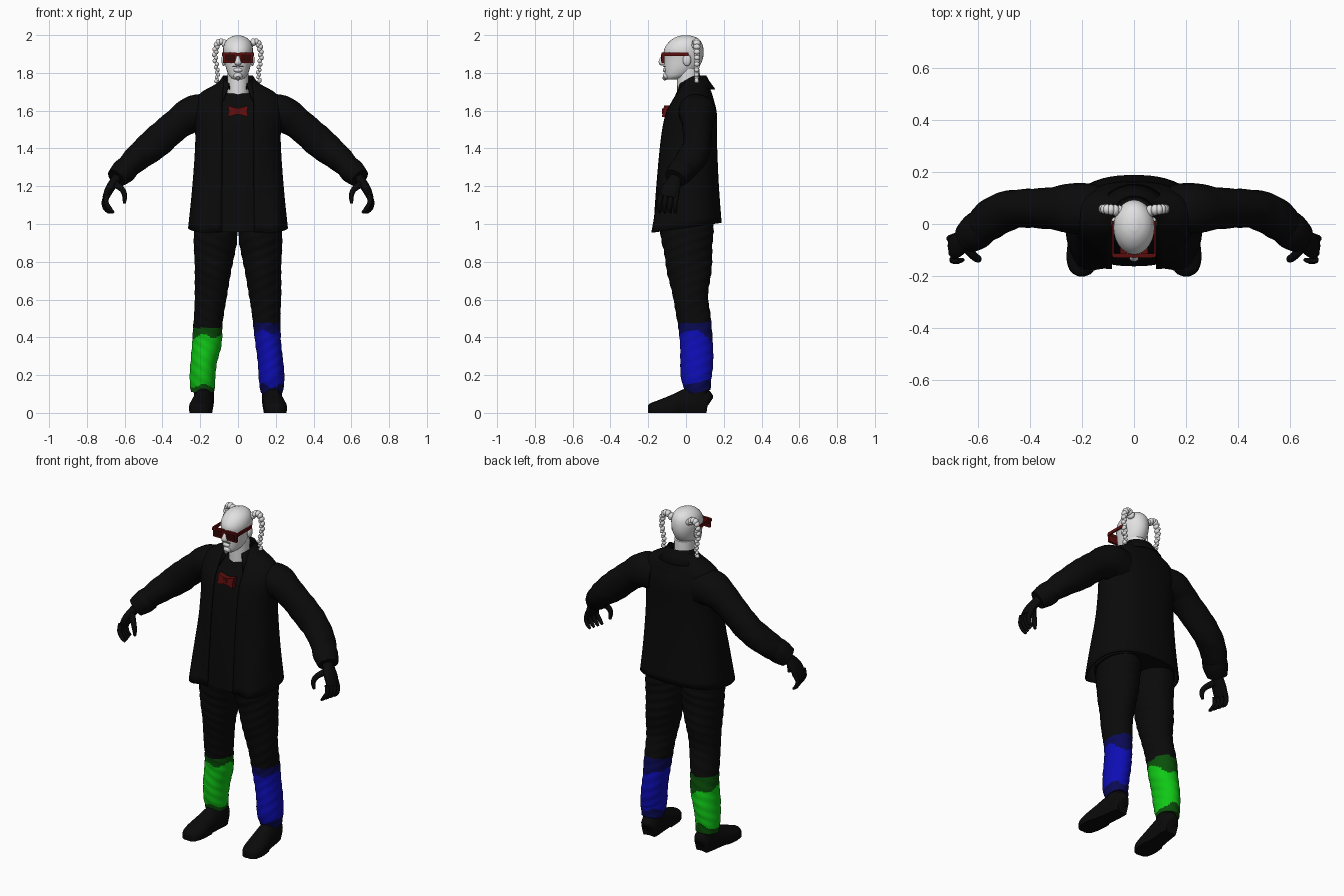
import bpy, bmesh, math
from math import sin, cos, pi
from mathutils import Vector, Matrix

if "Cube" in bpy.data.objects:
    bpy.data.objects.remove(bpy.data.objects["Cube"], do_unlink=True)


def material(name, *rgb):
    m = bpy.data.materials.new(name)
    m.use_nodes = True
    m.diffuse_color = (*rgb, 1)
    m.node_tree.nodes["Principled BSDF"].inputs["Base Color"].default_value = (*rgb, 1)
    return m


BLACK = material("black cloth", .003, .003, .003)
WHITE = material("pale skin", .75, .75, .75)
RED = material("dark red", .11, .004, .004)
LENS = material("lens red", .03, .002, .002)
GREEN = material("bright green", .005, .58, .008)
DKGREEN = material("dark green", .003, .08, .003)
BLUE = material("bright blue", .004, .004, .46)
DKBLUE = material("dark blue", .003, .003, .09)
GREY = material("grey hair", .2, .2, .2)


def finish(name, bm, *mats, angle=50):
    bmesh.ops.recalc_face_normals(bm, faces=bm.faces)
    me = bpy.data.meshes.new(name)
    bm.to_mesh(me)
    bm.free()
    ob = bpy.data.objects.new(name, me)
    bpy.context.collection.objects.link(ob)
    for m in mats:
        me.materials.append(m)
    bpy.ops.object.select_all(action="DESELECT")
    ob.select_set(True)
    bpy.context.view_layer.objects.active = ob
    bpy.ops.object.shade_smooth_by_angle(angle=math.radians(angle))
    return ob


def smooth(pts, steps):
    """Catmull-Rom through tuples of any length."""
    p = [pts[0], *pts, pts[-1]]
    out = []
    for i in range(1, len(p) - 2):
        for k in range(steps):
            t = k / steps
            out.append([b + .5 * t * (c - a + t * (2*a - 5*b + 4*c - d + t * (3*(b - c) + d - a)))
                        for a, b, c, d in zip(*p[i - 1:i + 3])])
    return out + [list(pts[-1])]


def loft(bm, rings, closed=True, caps=True):
    vs = [[bm.verts.new(p) for p in r] for r in rings]
    n = len(vs[0])
    for a, b in zip(vs, vs[1:]):
        for i in range(n if closed else n - 1):
            j = (i + 1) % n
            bm.faces.new((a[i], a[j], b[j], b[i]))
    if caps:
        bm.faces.new(vs[0])
        bm.faces.new(vs[-1])


def tube(bm, pts, side=1, steps=5, seg=20, ref=(0, 1, 0), wrinkle=0):
    """Points are x, y, z, radius along ref, radius across."""
    pts = smooth(pts, steps)
    rings = []
    for i, p in enumerate(pts):
        t = (Vector(pts[min(i + 1, len(pts) - 1)][:3]) - Vector(pts[max(i - 1, 0)][:3])).normalized()
        r = Vector(ref)
        u = (r - t * r.dot(t)).normalized()
        v = t.cross(u)
        ring = []
        for k in range(seg):
            a = 2 * pi * k / seg
            f = 1 + wrinkle * sin(3 * a + 70 * p[2]) * sin(45 * p[2] + a)
            q = Vector(p[:3]) + (u * cos(a) * p[3] + v * sin(a) * p[4]) * f
            ring.append((q.x * side, q.y, q.z))
        rings.append(ring)
    loft(bm, rings)


def ball(bm, loc, scale, seg=12):
    bmesh.ops.create_uvsphere(bm, u_segments=seg, v_segments=8, radius=1,
                              matrix=Matrix.Translation(loc) @ Matrix.Diagonal((*scale, 1)))


def box(bm, loc, size):
    bmesh.ops.create_cube(bm, size=1, matrix=Matrix.Translation(loc) @ Matrix.Diagonal((*size, 1)))


def power(v, e):
    return math.copysign(abs(v) ** e, v)


# Jacket and shirt share a body profile: z, half width, centre y, half depth
BODY = [(.98, .26, .005, .18), (1.2, .238, .005, .165), (1.45, .222, .012, .148),
        (1.58, .232, .025, .135), (1.65, .225, .035, .11), (1.695, .19, .042, .09),
        (1.735, .12, .045, .07), (1.765, .085, .05, .055)]


def body_ring(z, rx, cy, ry, gap, seg=48):
    g = math.asin(min(gap / rx, .9)) if gap else 0
    ring = []
    for k in range(seg):
        a = g + (2 * pi - 2 * g) * k / (seg - 1 if gap else seg)
        x, y = rx * power(sin(a), .85), cy - ry * power(cos(a), .85)
        hem = max(0, (1.3 - z) / .32)
        if cos(a) > 0 and gap:      # front panels swing forward at the corners
            y -= .05 * hem * math.exp(-((abs(x) - .2) / .055) ** 2)
        ring.append((x, y, z + .14 * y * min(hem, 1)))
    return ring


bm = bmesh.new()
loft(bm, [body_ring(*p, .07) for p in smooth(BODY, 4)], closed=False, caps=False)
jacket = finish("jacket", bm, BLACK)
mod = jacket.modifiers.new("cloth thickness", "SOLIDIFY")
mod.thickness, mod.offset = .008, 0

bm = bmesh.new()
shirt = [(z, rx - .02, cy, ry - .012) for z, rx, cy, ry in BODY[:5]] + [(1.69, .075, .03, .075)]
loft(bm, [body_ring(*p, 0) for p in smooth(shirt, 4)])
finish("shirt", bm, BLACK)

# Turned-down collar, longer at the front
bm = bmesh.new()
rows = []
for r, z, drop in ((.07, 1.755, .05), (.08, 1.785, .05), (.1, 1.755, .06), (.135, 1.715, .075)):
    row = []
    for k in range(25):
        a = .62 + (2 * pi - 1.24) * k / 24
        front = max(0, cos(a))
        row.append((r * sin(a), .04 - r * .85 * cos(a) - .02 * front, z - drop * front))
    rows.append(row)
loft(bm, rows, closed=False, caps=False)
collar = finish("collar", bm, BLACK)
collar.modifiers.new("cloth thickness", "SOLIDIFY").thickness = .006

# Sleeves, cuffs and hands
SLEEVE = [(.15, .055, 1.585, .1, .1), (.23, .06, 1.585, .1, .098), (.32, .06, 1.53, .08, .085),
          (.43, .06, 1.435, .074, .084), (.49, .05, 1.385, .078, .076), (.55, .02, 1.335, .08, .068),
          (.605, -.025, 1.28, .066, .058), (.63, -.045, 1.255, .055, .052)]
CUFF = [(.585, -.01, 1.298, .07, .064), (.61, -.03, 1.275, .072, .066), (.645, -.057, 1.242, .06, .054)]
PALM = [(.62, -.04, 1.265, .035, .03), (.65, -.06, 1.23, .037, .026), (.68, -.08, 1.185, .05, .024),
        (.7, -.09, 1.14, .048, .018)]
THUMB = [(.65, -.09, 1.21, .018, .02), (.615, -.125, 1.185, .016, .016),
         (.6, -.135, 1.15, .014, .014), (.602, -.13, 1.11, .008, .008)]
for side, label in ((1, "left"), (-1, "right")):
    bm = bmesh.new()
    tube(bm, SLEEVE, side, wrinkle=.035)
    finish(label + "_sleeve", bm, BLACK)
    bm = bmesh.new()
    tube(bm, CUFF, side, 3)
    finish(label + "_cuff", bm, BLACK)
    bm = bmesh.new()
    tube(bm, PALM, side, 3, 14)
    tube(bm, THUMB, side, 3, 10)
    for j in range(4):
        y, curl = -.05 - .028 * j, .008 * j
        tube(bm, [(.693, y, 1.155, .014, .016), (.71 - curl / 2, y - .006, 1.115, .013, .013),
                  (.702 - curl, y - .008, 1.08, .012, .012), (.682 - curl, y - .004, 1.06, .007, .007)],
             side, 3, 10)
    finish(label + "_hand", bm, BLACK)

# Trouser legs with coloured lower sections, split by height and direction
THIGH = [(.115, .005, 1.08, .135, .11), (.118, .005, .95, .14, .115), (.125, .012, .85, .128, .107),
         (.134, .018, .74, .115, .096), (.145, .025, .61, .093, .083)]
LEFT_SHIN = [(.152, .045, .48, .088, .074), (.16, .055, .37, .088, .067), (.172, .057, .27, .086, .068),
             (.178, .055, .18, .08, .068), (.178, .068, .11, .066, .058)]
RIGHT_SHIN = [(.158, .045, .48, .088, .078), (.165, .055, .37, .086, .077), (.18, .057, .28, .086, .071),
              (.188, .058, .19, .078, .068), (.187, .066, .115, .066, .062)]
for side, label, shin, mats, top in ((1, "left", LEFT_SHIN, (BLACK, BLUE, DKBLUE), .475),
                                     (-1, "right", RIGHT_SHIN, (BLACK, GREEN, DKGREEN), .45)):
    bm = bmesh.new()
    tube(bm, THIGH + shin, side, 12, 36, wrinkle=.03)
    for f in bm.faces:
        c = f.calc_center_median()
        back = max(0, (c.y - .05) / .09)
        ragged = .012 * sin(60 * c.x)
        if c.z < top + .015 * back:
            low = .145 + .03 * back + ragged
            f.material_index = 1 if low < c.z < top - .045 - .04 * back + ragged else 2
    finish(label + "_trouser_leg", bm, *mats)

    # Shoe with flat sole, toe turned slightly out
    bm = bmesh.new()
    tube(bm, [(.175, .122, .05, .02, .03), (.176, .11, .055, .045, .065), (.18, .06, .06, .052, .08),
              (.186, .0, .052, .054, .075), (.194, -.07, .04, .06, .055), (.2, -.14, .028, .06, .04),
              (.203, -.185, .024, .042, .028), (.204, -.2, .022, .015, .015)],
         side, 4, 20, ref=(1, 0, 0))
    for v in bm.verts:
        v.co.z = max(v.co.z, 0) if v.co.z > .025 or abs(v.co.y + .04) > .17 else 0
    tube(bm, [(.18, .06, .05, .058, .052), (.18, .062, .11, .058, .052), (.18, .066, .17, .055, .05)], side, 3)
    finish(label + "_shoe", bm, BLACK)

# Head: z, half width, front y, back y
SKULL = [(1.765, .022, -.1, -.05), (1.782, .045, -.11, .01), (1.82, .062, -.114, .06),
         (1.87, .072, -.115, .088), (1.92, .079, -.117, .093), (1.96, .07, -.094, .083),
         (1.986, .046, -.06, .058), (1.998, .015, -.025, .02)]
bm = bmesh.new()
rings = []
for z, rx, f, b in smooth(SKULL, 4):
    rings.append([(rx * sin(2 * pi * k / 28), (f + b) / 2 - (b - f) / 2 * cos(2 * pi * k / 28), z)
                  for k in range(28)])
loft(bm, rings)
tube(bm, [(0, .02, 1.6, .065, .06), (0, .015, 1.7, .062, .057), (0, .012, 1.82, .06, .056)], steps=3)
tube(bm, [(0, -.11, 1.9, .01, .009), (0, -.127, 1.872, .013, .012), (0, -.13, 1.853, .014, .019),
          (0, -.115, 1.845, .006, .012)], steps=3, seg=12)
ball(bm, (0, -.1, 1.785), (.024, .022, .02))
ball(bm, (0, -.112, 1.815), (.024, .011, .012))
for s in (1, -1):
    ball(bm, (s * .076, .005, 1.868), (.012, .022, .032))
finish("head", bm, WHITE)

# Goatee and moustache
bm = bmesh.new()
ball(bm, (0, -.112, 1.773), (.012, .012, .013))
for s in (1, -1):
    ball(bm, (s * .016, -.115, 1.833), (.014, .006, .003))
finish("facial_hair", bm, GREY)

# Braided pigtails
BRAID = [(.06, .05, 1.945), (.085, .055, 1.965), (.106, .057, 1.958), (.118, .058, 1.925),
         (.121, .058, 1.88), (.113, .057, 1.83), (.108, .056, 1.79), (.114, .056, 1.755)]
for s, label in ((1, "left"), (-1, "right")):
    bm = bmesh.new()
    pts = smooth(BRAID, 3)
    for i, p in enumerate(pts):
        r = .023 - .012 * i / len(pts)
        ball(bm, (s * p[0] + .004 * (-1) ** i, p[1], p[2]), (r * .75, r, r * .8), 10)
    ball(bm, (s * .114, .056, 1.757), (.012, .013, .01), 10)
    finish(label + "_pigtail", bm, WHITE)

# Glasses
bm = bmesh.new()
box(bm, (0, -.122, 1.897), (.165, .016, .016))
for s in (1, -1):
    box(bm, (s * .043, -.122, 1.88), (.072, .014, .054))
    box(bm, (s * .081, -.055, 1.898), (.008, .135, .018))
finish("glasses_frame", bm, RED, angle=30)
bm = bmesh.new()
for s in (1, -1):
    box(bm, (s * .043, -.129, 1.879), (.054, .006, .036))
finish("lenses", bm, LENS, angle=30)

# Bow tie, leaning with the chest
bm = bmesh.new()
outline = [(.054, .03), (.012, .018), (-.012, .018), (-.054, .03),
           (-.048, 0), (-.054, -.03), (-.012, -.018), (.012, -.018), (.054, -.03), (.048, 0)]
loft(bm, [[(x, y - .2 * -z, 1.597 + z) for x, z in outline] for y in (-.09, -.122)])
box(bm, (0, -.114, 1.597), (.022, .024, .03))
finish("bow_tie", bm, RED, angle=30)
